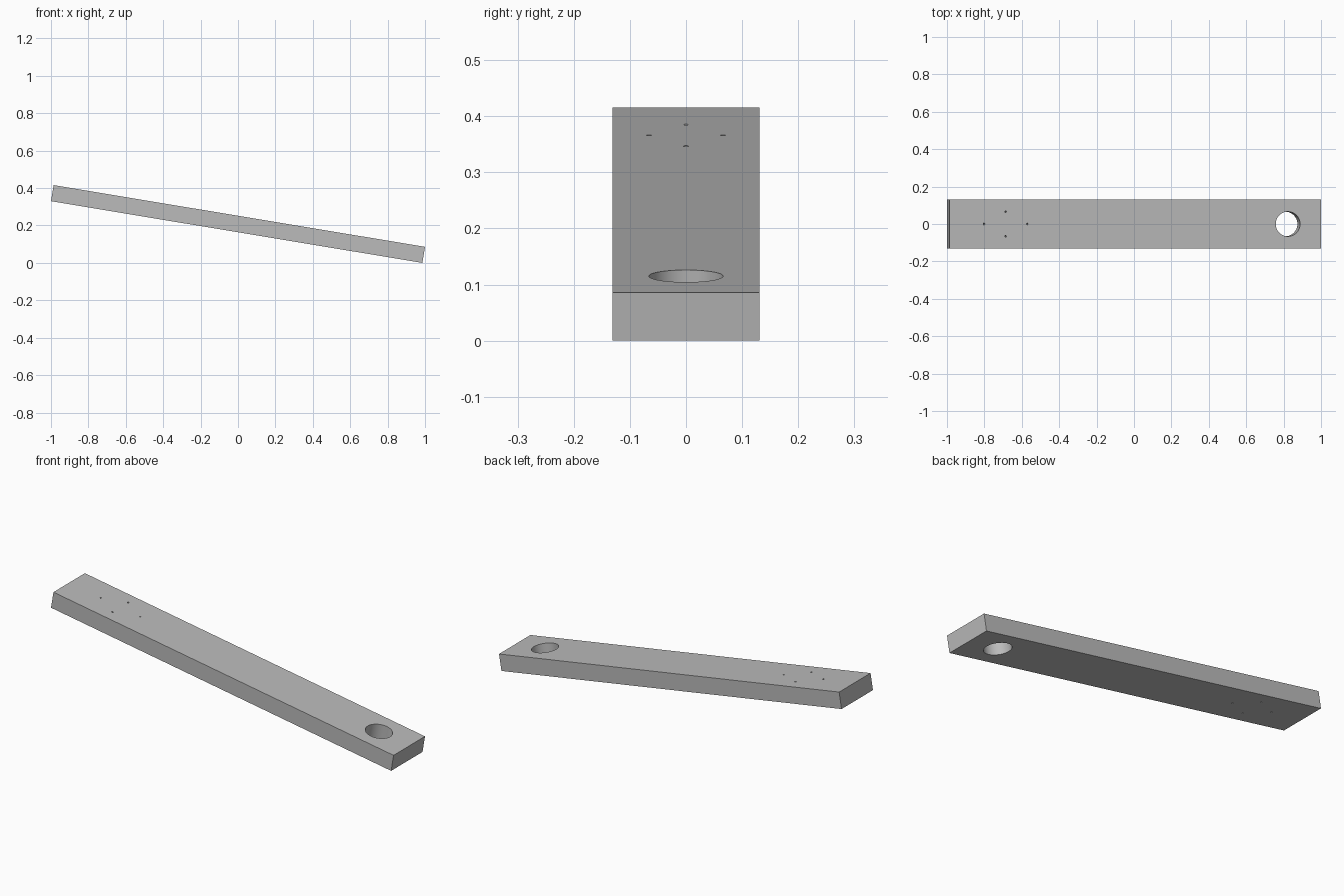
import bpy
from math import radians

cube = bpy.data.objects.get("Cube")
if cube:
    bpy.data.objects.remove(cube, do_unlink=True)

LENGTH, WIDTH, THICK = 2.013, 0.262, 0.087
TILT = radians(9.435)

grey = bpy.data.materials.new("plain_grey")
grey.use_nodes = True
colour = (0.5, 0.5, 0.5, 1)
grey.diffuse_color = colour
grey.node_tree.nodes["Principled BSDF"].inputs["Base Color"].default_value = colour

# Flat bar, built level
bpy.ops.mesh.primitive_cube_add(size=1)
bar = bpy.context.object
bar.name = "bar"
bar.scale = (LENGTH, WIDTH, THICK)
bpy.ops.object.transform_apply(location=False, rotation=False, scale=True)
bar.data.materials.append(grey)


def drill(x, y, radius, sides):
    """Cut a round hole straight through the bar."""
    bpy.ops.mesh.primitive_cylinder_add(vertices=sides, radius=radius,
                                        depth=THICK * 2, location=(x, y, 0))
    cutter = bpy.context.object
    cutter.name = "hole_cutter"
    cutter.hide_render = True
    cutter.data.materials.append(grey)
    bpy.context.view_layer.objects.active = bar
    cut = bar.modifiers.new("hole", "BOOLEAN")
    cut.operation = "DIFFERENCE"
    cut.solver = "EXACT"
    cut.object = cutter
    bpy.ops.object.modifier_apply(modifier=cut.name)
    bpy.data.objects.remove(cutter, do_unlink=True)


# Large hole near the low end
drill(0.827, 0, 0.066, 64)

# Four small screw holes near the high end
for dx, dy in ((-0.117, 0), (0.117, 0), (0, -0.066), (0, 0.066)):
    drill(-0.703 + dx, dy, 0.0045, 16)

# Smooth hole walls, sharp edges
bpy.ops.object.select_all(action="DESELECT")
bar.select_set(True)
bpy.context.view_layer.objects.active = bar
bpy.ops.object.shade_smooth_by_angle(angle=radians(30))

# Tilt the bar so its low corner rests on the ground
bar.rotation_euler.y = TILT
bpy.context.view_layer.update()
bar.location.z = -min((bar.matrix_world @ v.co).z for v in bar.data.vertices)
